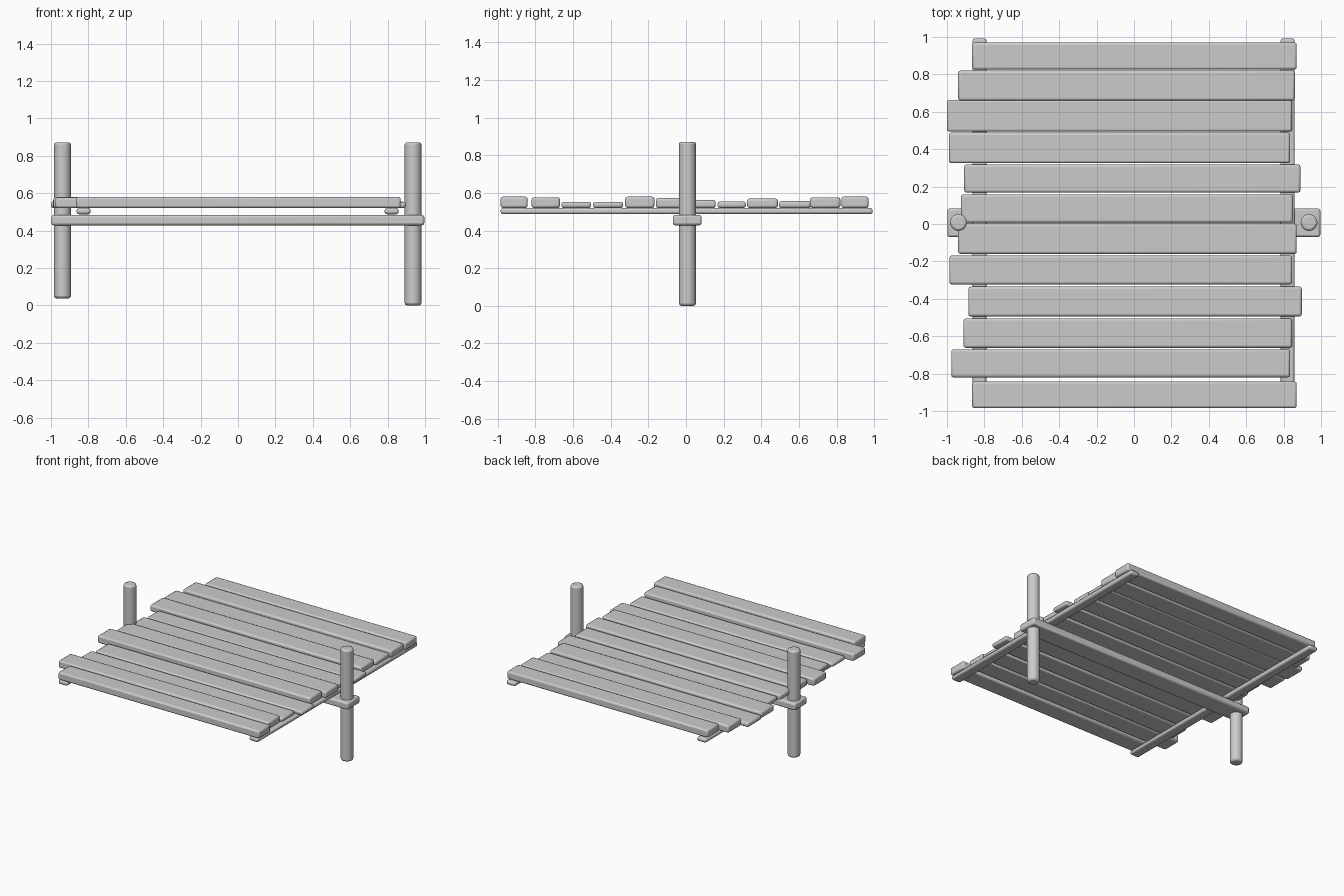
import bpy


def finish(ob, name, width):
    ob.name = name
    bev = ob.modifiers.new("edge_rounding", "BEVEL")
    bev.width = width
    bev.segments = 2
    bev.limit_method = "ANGLE"
    bev.angle_limit = 0.7
    bpy.ops.object.shade_smooth_by_angle(angle=0.6)
    return ob


def box(name, x0, x1, y0, y1, z0, z1, width=0.012):
    bpy.ops.mesh.primitive_cube_add(
        size=1, location=((x0 + x1) / 2, (y0 + y1) / 2, (z0 + z1) / 2))
    ob = bpy.context.object
    ob.scale = (x1 - x0, y1 - y0, z1 - z0)
    bpy.ops.object.transform_apply(location=False, rotation=False, scale=True)
    return finish(ob, name, width)


def post(name, x, z0, z1):
    bpy.ops.mesh.primitive_cylinder_add(
        vertices=20, radius=0.045, depth=z1 - z0, location=(x, 0.008, (z0 + z1) / 2))
    return finish(bpy.context.object, name, 0.013)


# Uneven deck planks, front to back: left end, right end, front, back, top
planks = [
    (-0.865, 0.87, -0.985, -0.842, 0.580),
    (-0.977, 0.835, -0.82, -0.67, 0.577),
    (-0.912, 0.845, -0.662, -0.505, 0.553),
    (-0.886, 0.897, -0.494, -0.335, 0.553),
    (-0.987, 0.845, -0.323, -0.168, 0.580),
    (-0.94, 0.87, -0.16, 0.002, 0.573),
    (-0.925, 0.85, 0.007, 0.158, 0.562),
    (-0.908, 0.89, 0.168, 0.318, 0.555),
    (-0.99, 0.835, 0.325, 0.488, 0.570),
    (-1.0, 0.845, 0.494, 0.664, 0.556),
    (-0.94, 0.86, 0.66, 0.82, 0.577),
    (-0.865, 0.87, 0.826, 0.97, 0.580),
]
for i, (x0, x1, y0, y1, top) in enumerate(planks, 1):
    box(f"deck_plank_{i}", x0, x1, y0, y1, 0.52, top)

# Long rails under the planks
box("left_rail", -0.863, -0.788, -0.985, 0.992, 0.487, 0.52)
box("right_rail", 0.784, 0.859, -0.985, 0.992, 0.487, 0.52)

# Crossbeam joining the two posts
box("crossbeam", -0.998, 0.996, -0.07, 0.083, 0.428, 0.483)

# Round posts, the left one slightly shorter
post("left_post", -0.938, 0.037, 0.872)
post("right_post", 0.936, 0.0, 0.872)
